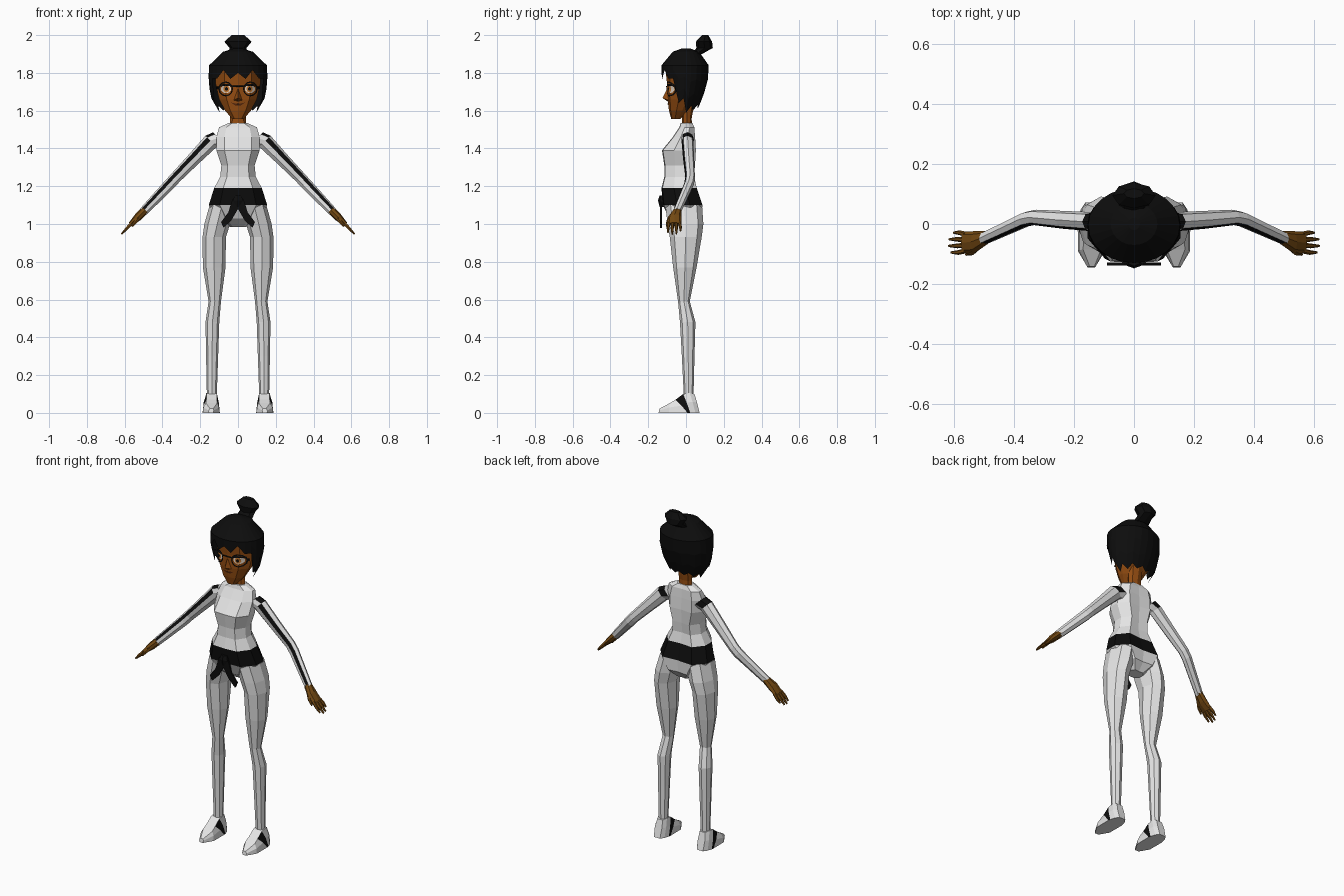
import bpy, bmesh, math
from mathutils import Vector
from mathutils.bvhtree import BVHTree

if "Cube" in bpy.data.objects:
    bpy.data.objects.remove(bpy.data.objects["Cube"])


def material(name, r, g, b):
    m = bpy.data.materials.new(name)
    m.diffuse_color = (r, g, b, 1)
    m.use_nodes = True
    m.node_tree.nodes["Principled BSDF"].inputs["Base Color"].default_value = m.diffuse_color
    return m


WHITE = material("suit white", 0.78, 0.78, 0.78)
BLACK = material("black", 0.004, 0.004, 0.004)
SKIN = material("warm brown skin", 0.30, 0.075, 0.006)
HAND = material("hand brown", 0.17, 0.065, 0.006)
LIP = material("dark brown", 0.10, 0.022, 0.004)
EYE = material("eye white", 0.85, 0.75, 0.65)
IRIS = material("iris orange", 0.60, 0.20, 0.03)


def make(name, verts, faces, mats, rule=None, mirror=False, front=False):
    """Mesh object; rule gives the material slot of each face by its index."""
    bm = bmesh.new()
    vs = [bm.verts.new(v) for v in verts]
    for i, f in enumerate(faces):
        face = bm.faces.new([vs[k] for k in f])
        face.material_index = rule(i) if rule else 0
    bmesh.ops.recalc_face_normals(bm, faces=bm.faces[:])
    if front:
        for f in bm.faces:
            if f.normal.y > 0:
                f.normal_flip()
    me = bpy.data.meshes.new(name)
    bm.to_mesh(me)
    bm.free()
    for m in mats:
        me.materials.append(m)
    ob = bpy.data.objects.new(name, me)
    bpy.context.collection.objects.link(ob)
    if mirror:
        ob.modifiers.new("mirror", 'MIRROR')
    return ob


def loft(name, rings, mats, rule=None, mirror=False):
    """Skin equal rings and cap both ends; rule(band, side) picks the slot."""
    n = len(rings[0])
    verts = [p for r in rings for p in r]
    faces = [(b * n + s, b * n + (s + 1) % n, (b + 1) * n + (s + 1) % n, (b + 1) * n + s)
             for b in range(len(rings) - 1) for s in range(n)]
    last = len(faces)
    faces += [tuple(range(n)), tuple(range(len(verts) - n, len(verts)))]
    pick = (lambda i: rule(i // n, i % n) if i < last else 0) if rule else None
    return make(name, verts, faces, mats, pick, mirror)


def whole(half):
    return half + [(-x, y) for x, y in reversed(half[1:-1])]


def circle(n):
    return [(math.sin(math.tau * i / n), -math.cos(math.tau * i / n)) for i in range(n)]


def section(shape, z, w, yf, yb, cx=0.0):
    cy, d = (yf + yb) / 2, (yb - yf) / 2
    return [(cx + w * x, cy + d * y, z) for x, y in shape]


UP, FRONT = Vector((0.72, 0, 0.69)), Vector((0, -1, 0))


def tube(path, angles):
    """Rings across an outstretched limb: x, y, z, half height, half depth."""
    return [[Vector((x, y, z)) + UP * (ru * math.sin(math.radians(a))) +
             FRONT * (rv * math.cos(math.radians(a))) for a in angles]
            for x, y, z, ru, rv in path]


# Torso with the belt as one black band
body = whole([(0, -1), (.62, -.95), (1, -.3), (1, .35), (.62, .97), (0, .9)])
torso = [(1.535, .048, -.028, .035), (1.512, .10, -.035, .045), (1.46, .115, -.07, .05),
         (1.39, .115, -.127, .055), (1.31, .088, -.115, .05), (1.25, .094, -.115, .045),
         (1.19, .126, -.13, .06), (1.10, .155, -.122, .09), (1.03, .10, -.088, .085),
         (.985, .045, -.03, .045)]
loft("torso", [section(body, *s) for s in torso], [WHITE, BLACK], lambda b, s: int(b == 6))

# Belt knot and tails
tail = [(-.012, 1.10), (.03, 1.13), (.052, 1.06), (.09, 1.01), (.076, .98), (.035, 1.02)]
k = len(tail)
make("belt_tail", [(x, y, z) for y in (-.138, -.128) for x, z in tail],
     [tuple(range(k)), tuple(range(k, 2 * k))] +
     [(i, (i + 1) % k, k + (i + 1) % k, k + i) for i in range(k)], [BLACK], mirror=True)
loft("belt_knot", [section(circle(6), *s) for s in
                   [(1.15, .022, -.14, -.11), (1.125, .03, -.148, -.11), (1.09, .022, -.14, -.11)]],
     [BLACK])

# Legs: height, inner x, outer x, front y, back y
legs = [(1.10, .02, .150, -.110, .085), (1.0, .042, .178, -.097, .092),
        (.93, .064, .188, -.086, .083), (.77, .066, .186, -.068, .056),
        (.59, .09, .156, -.042, .02), (.48, .099, .172, -.032, .05),
        (.30, .105, .169, -.022, .045), (.10, .112, .165, -.012, .04)]
loft("leg", [section(circle(8), z, (b - a) / 2, yf, yb, (a + b) / 2)
             for z, a, b, yf, yb in legs], [WHITE], mirror=True)

# Feet: sole y, top y, sole half width, top half width, top height
feet = [(-.145, -.141, .012, .008, .022), (-.09, -.085, .045, .03, .052),
        (.008, -.055, .046, .028, .07), (.022, -.015, .044, .028, .10),
        (.05, .02, .035, .028, .105), (.072, .045, .02, .018, .10)]
loft("foot", [[(.142 - a, y0, 0), (.142 - (a + b) / 2 - .004, (y0 + y1) / 2, h * .55),
               (.14 - b, y1, h), (.14 + b, y1, h),
               (.142 + (a + b) / 2 + .004, (y0 + y1) / 2, h * .55), (.142 + a, y0, 0)]
              for y0, y1, a, b, h in feet], [WHITE, BLACK],
     lambda b, s: int(b == 2 and s in (0, 1, 3, 4)), mirror=True)

# Arms with a black shoulder cap and a black stripe
arm = [(.098, .008, 1.452, .048, .034), (.142, .008, 1.437, .043, .032),
       (.235, .014, 1.342, .036, .03), (.33, .022, 1.245, .031, .026),
       (.36, .016, 1.212, .031, .026), (.50, -.048, 1.066, .024, .022)]
loft("arm", tube(arm, [-30, 8, 45, 90, 140, 190, 240, 285]), [WHITE, BLACK],
     lambda b, s: int(s in (2, 3, 4) if b == 0 else s == 1), mirror=True)

# Hands
round8 = range(0, 360, 45)
loft("palm", tube([(.492, -.046, 1.074, .022, .022), (.53, -.06, 1.036, .021, .036),
                   (.568, -.062, .999, .013, .037)], round8), [HAND], mirror=True)
for i, reach in enumerate((.036, .048, .05, .043)):
    y = -.035 - .018 * i
    out = (i - 1.5) * -.004
    loft(f"finger_{i + 1}", tube([(.56, y, 1.006, .011, .009),
                                  (.56 + reach * .6, y + out, 1.006 - reach * .62, .009, .008),
                                  (.56 + reach * 1.15, y + out, 1.006 - reach * 1.2, .005, .004)],
                                 range(0, 360, 60)), [HAND], mirror=True)
loft("thumb", tube([(.51, -.068, 1.052, .013, .012), (.538, -.094, 1.018, .011, .010),
                    (.56, -.102, .988, .005, .004)], range(0, 360, 60)), [HAND], mirror=True)

# Neck and head
loft("neck", [section(circle(8), *s) for s in
              [(1.50, .046, -.022, .032), (1.56, .042, -.02, .03), (1.64, .046, -.03, .045)]], [SKIN])
skull = whole([(0, -1), (.6, -.82), (1, -.2), (.95, .4), (.6, .9), (0, 1)])
head = loft("head", [section(skull, *s) for s in
                     [(1.555, .03, -.078, -.03), (1.60, .068, -.09, .01), (1.66, .10, -.098, .05),
                      (1.74, .118, -.10, .085), (1.83, .12, -.11, .095), (1.88, .085, -.075, .07)]],
            [SKIN])
make("nose", [(0, -.096, 1.725), (-.024, -.09, 1.655), (.024, -.09, 1.655), (0, -.125, 1.667),
              (0, -.09, 1.645)], [(0, 1, 3), (0, 3, 2), (1, 4, 3), (4, 2, 3)], [SKIN], front=True)

# Face details laid onto the head surface
surface = BVHTree.FromPolygons([v.co for v in head.data.vertices],
                               [p.vertices for p in head.data.polygons])


def lay(x, z, off):
    hit = surface.ray_cast(Vector((x, -1, z)), Vector((0, 1, 0)))[0]
    return (x, (hit.y if hit else -.05) - off, z)


def oval(x, z, rx, rz, n=10):
    return [(x + rx * a, z + rz * b) for a, b in circle(n)]


def decal(name, pts, mat, off, mirror=True):
    n = len(pts)
    c = (sum(p[0] for p in pts) / n, sum(p[1] for p in pts) / n)
    make(name, [lay(x, z, off) for x, z in pts + [c]],
         [(i, (i + 1) % n, n) for i in range(n)], [mat], mirror=mirror, front=True)


decal("eye_white", oval(.063, 1.715, .027, .023), EYE, .003)
decal("iris", oval(.061, 1.715, .016, .019), IRIS, .005)
decal("pupil", oval(.061, 1.715, .008, .010), BLACK, .007)
decal("upper_lash", [(.033, 1.727), (.045, 1.742), (.08, 1.742), (.096, 1.728),
                     (.08, 1.731), (.045, 1.731)], BLACK, .008)
decal("mouth", [(-.038, 1.643), (-.015, 1.637), (.015, 1.637), (.038, 1.643),
                (.016, 1.628), (-.016, 1.628)], LIP, .003, mirror=False)

# Glasses
rims = oval(.065, 1.715, .039, .040, 12) + oval(.065, 1.715, .032, .033, 12)
make("glasses_rim", [lay(x, z, .009) for x, z in rims],
     [(i, (i + 1) % 12, 12 + (i + 1) % 12, 12 + i) for i in range(12)], [BLACK],
     mirror=True, front=True)
decal("glasses_bridge", [(-.03, 1.724), (.03, 1.724), (.03, 1.732), (-.03, 1.732)],
      BLACK, .008, mirror=False)
decal("glasses_temple", [(.10, 1.716), (.116, 1.716), (.116, 1.727), (.10, 1.727)], BLACK, .008)

# Hair: a shell whose hem rises and falls around the head
hull = [(1.93, .02, -.02, .02), (1.912, .078, -.07, .07), (1.84, .153, -.13, .12),
        (1.75, .157, -.13, .115), (1.66, .14, -.112, .085), (1.58, .095, -.085, .05)]


def hair_point(a, z):
    for (z0, *p), (z1, *q) in zip(hull, hull[1:]):
        if z >= z1:
            break
    t = (z0 - z) / (z0 - z1)
    w, yf, yb = [u + (v - u) * t for u, v in zip(p, q)]
    return (w * math.sin(a), (yf + yb) / 2 - (yb - yf) / 2 * math.cos(a), z)


hem = [1.80, 1.768, 1.815, 1.77, 1.77, 1.64, 1.665, 1.59, 1.625, 1.60, 1.63, 1.61, 1.63]
hem += hem[-2:0:-1]
N = len(hem)
verts = [hair_point(math.tau * i / N, z) for z in (1.93, 1.912, 1.84) for i in range(N)]
verts += [hair_point(math.tau * i / N, 1.84 + (hem[i] - 1.84) * t)
          for t in (.35, .7, 1) for i in range(N)]
make("hair", verts, [tuple(range(N))] +
     [(r * N + i, r * N + (i + 1) % N, (r + 1) * N + (i + 1) % N, (r + 1) * N + i)
      for r in range(5) for i in range(N)], [BLACK])

# Hair bun
loft("bun", [section(circle(8), *s) for s in
             [(1.90, .05, .03, .085), (1.932, .045, .055, .142), (1.965, .072, .052, .138),
              (2.0, .034, .085, .118)]], [BLACK])
